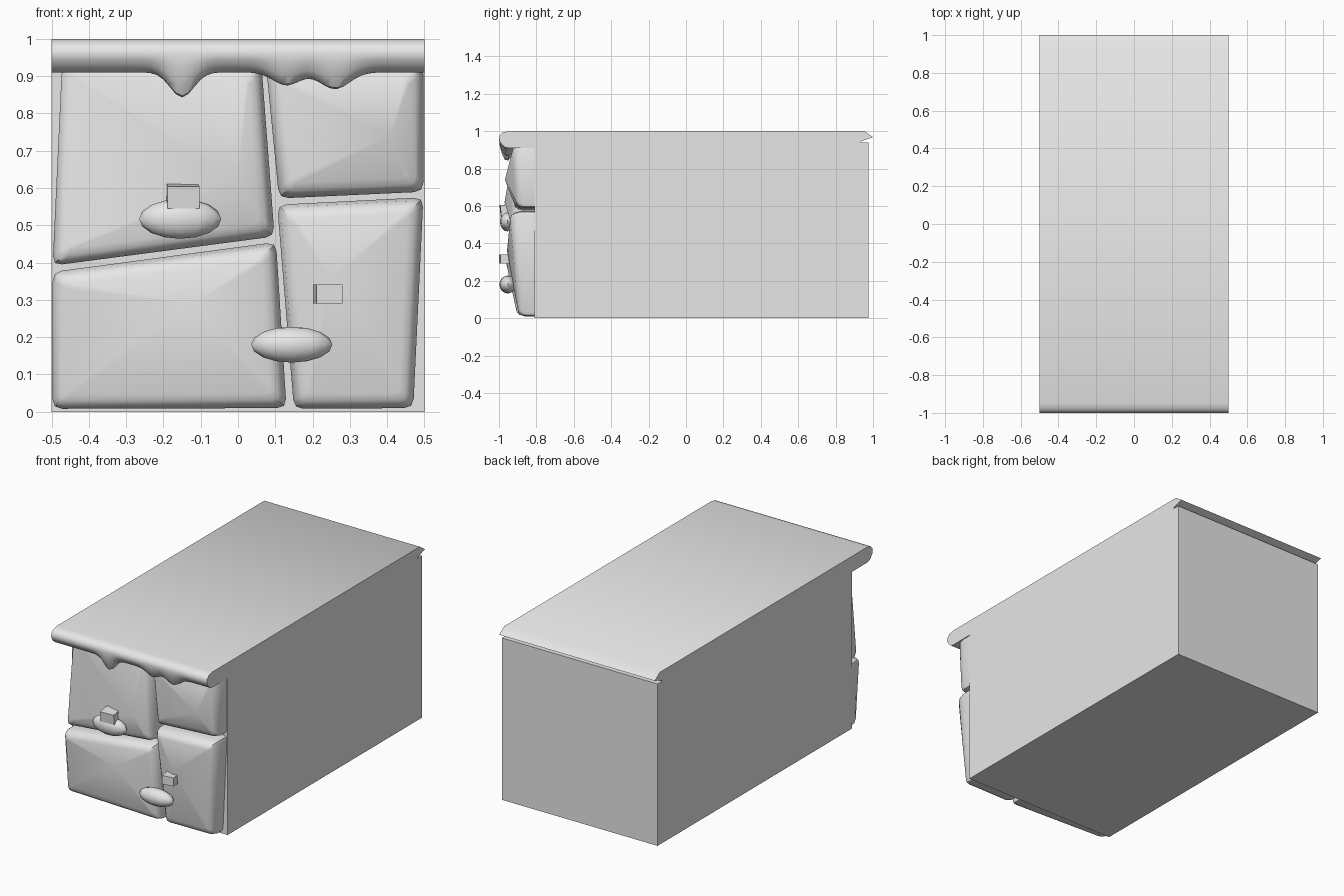
import bpy, bmesh, math
from mathutils import Vector

if "Cube" in bpy.data.objects:
    bpy.data.objects.remove(bpy.data.objects["Cube"])

GREY = (0.8, 0.8, 0.8, 1)
stone_grey = bpy.data.materials.new("stone grey")
stone_grey.use_nodes = True
stone_grey.diffuse_color = GREY
stone_grey.node_tree.nodes["Principled BSDF"].inputs["Base Color"].default_value = GREY

FACE = -0.81  # front wall of the block


def finish(bm, name, angle=40):
    bmesh.ops.recalc_face_normals(bm, faces=bm.faces)
    mesh = bpy.data.meshes.new(name)
    bm.to_mesh(mesh)
    bm.free()
    mesh.materials.append(stone_grey)
    obj = bpy.data.objects.new(name, mesh)
    bpy.context.collection.objects.link(obj)
    bpy.ops.object.select_all(action="DESELECT")
    obj.select_set(True)
    bpy.context.view_layer.objects.active = obj
    bpy.ops.object.shade_smooth_by_angle(angle=math.radians(angle))
    return obj


def box(name, centre, size, turn=(0, 0, 0)):
    bm = bmesh.new()
    bmesh.ops.create_cube(bm, size=1)
    obj = finish(bm, name, 30)
    obj.location, obj.scale, obj.rotation_euler = centre, size, turn
    return obj


def bridge(bm, a, b):
    for i in range(len(a)):
        j = (i + 1) % len(a)
        bm.faces.new((a[i], a[j], b[j], b[i]))


def rounded(corners, radius):
    """Cut each corner of a loop into a three point curve."""
    loop = []
    for i, c in enumerate(corners):
        back = (corners[i - 1] - c).normalized() * radius
        ahead = (corners[(i + 1) % len(corners)] - c).normalized() * radius
        loop += [c + back, c + (back + ahead) * 0.25, c + ahead]
    return loop


def stone(name, corners, depths, peak, inset=0.04):
    """Pillow stone: rounded rim, bevelled shoulder and an off-centre peak."""
    outer = [Vector((x, 0, z)) for x, z in corners]
    inner = []
    for i, c in enumerate(outer):
        to_prev = (outer[i - 1] - c).normalized()
        to_next = (outer[(i + 1) % len(outer)] - c).normalized()
        inner.append(c + (to_prev + to_next) * inset)
    bm = bmesh.new()
    rings = []
    for slide, push, radius in ((0, 0, 0.025), (0, 0.5, 0.025),
                                (0.2, 0.8, 0.022), (0.55, 0.95, 0.018), (1, 1, 0.012)):
        loop = [o.lerp(n, slide) + Vector((0, FACE + (d - FACE) * push, 0))
                for o, n, d in zip(outer, inner, depths)]
        rings.append([bm.verts.new(p) for p in rounded(loop, radius)])
    for a, b in zip(rings, rings[1:]):
        bridge(bm, a, b)
    top = bm.verts.new(peak)
    last = rings[-1]
    for i in range(len(last)):
        bm.faces.new((last[i - 1], last[i], top))
    bm.faces.new(rings[0])
    return finish(bm, name, 35)


# Main block
box("block", (0, 0.0825, 0.47), (1, 1.785, 0.94))

# Four uneven front stones
stone("upper_left_stone", [(-0.497, 0.392), (0.098, 0.47), (0.063, 0.93), (-0.472, 0.93)],
      (-0.88, -0.935, -0.925, -0.85), (0.0, -0.97, 0.62))
stone("lower_left_stone", [(-0.497, 0.008), (0.13, 0.01), (0.102, 0.455), (-0.497, 0.375)],
      (-0.87, -0.91, -0.93, -0.91), (-0.12, -0.96, 0.29))
stone("upper_right_stone", [(0.11, 0.572), (0.497, 0.59), (0.497, 0.93), (0.075, 0.93)],
      (-0.92, -0.91, -0.93, -0.92), (0.41, -0.968, 0.74))
stone("lower_right_stone", [(0.15, 0.008), (0.47, 0.01), (0.497, 0.575), (0.105, 0.555)],
      (-0.9, -0.9, -0.94, -0.935), (0.25, -0.957, 0.36))

# Overhanging cap: one cross-section swept across, with drips in the front lip
DRIPS = ((-0.15, 0.045, 0.067), (0.13, 0.05, 0.035), (0.26, 0.055, 0.045))


def drip(x):
    return sum(d * math.exp(-((x - c) / w) ** 2) for c, w, d in DRIPS)


def cap_section(x):
    low = 0.91 - drip(x)
    return [(FACE, 0.93), (FACE, 0.91), (-0.92, 0.91 - drip(x) * 0.4), (-0.95, low),
            (-0.968, low + 0.004), (-0.984, 0.928 - drip(x) * 0.75),
            (-0.996, 0.945 - drip(x) * 0.3), (-1, 0.96), (-0.996, 0.977),
            (-0.982, 0.992), (-0.95, 1), (0.955, 1), (1, 0.968), (0.935, 0.945), (0.93, 0.93)]


bm = bmesh.new()
STEPS = 60
sections = []
for i in range(STEPS + 1):
    x = i / STEPS - 0.5
    sections.append([bm.verts.new((x, y, z)) for y, z in cap_section(x)])
for a, b in zip(sections, sections[1:]):
    bridge(bm, a, b)
bm.faces.new(sections[0])
bm.faces.new(sections[-1])
finish(bm, "dripping_cap")

# Pebbles and small cubes on the front
for name, centre, size in (("upper_pebble", (-0.155, -0.955, 0.517), (0.11, 0.04, 0.053)),
                           ("lower_pebble", (0.144, -0.953, 0.18), (0.109, 0.045, 0.048))):
    bm = bmesh.new()
    bmesh.ops.create_uvsphere(bm, u_segments=12, v_segments=8, radius=1)
    bmesh.ops.scale(bm, vec=size, verts=bm.verts)
    bmesh.ops.translate(bm, vec=centre, verts=bm.verts)
    finish(bm, name, 50)

box("upper_cube", (-0.148, -0.955, 0.578), (0.085, 0.075, 0.06), (0.1, 0, 0.05))
box("lower_cube", (0.241, -0.96, 0.316), (0.07, 0.07, 0.05), (0, 0, 0.12))
